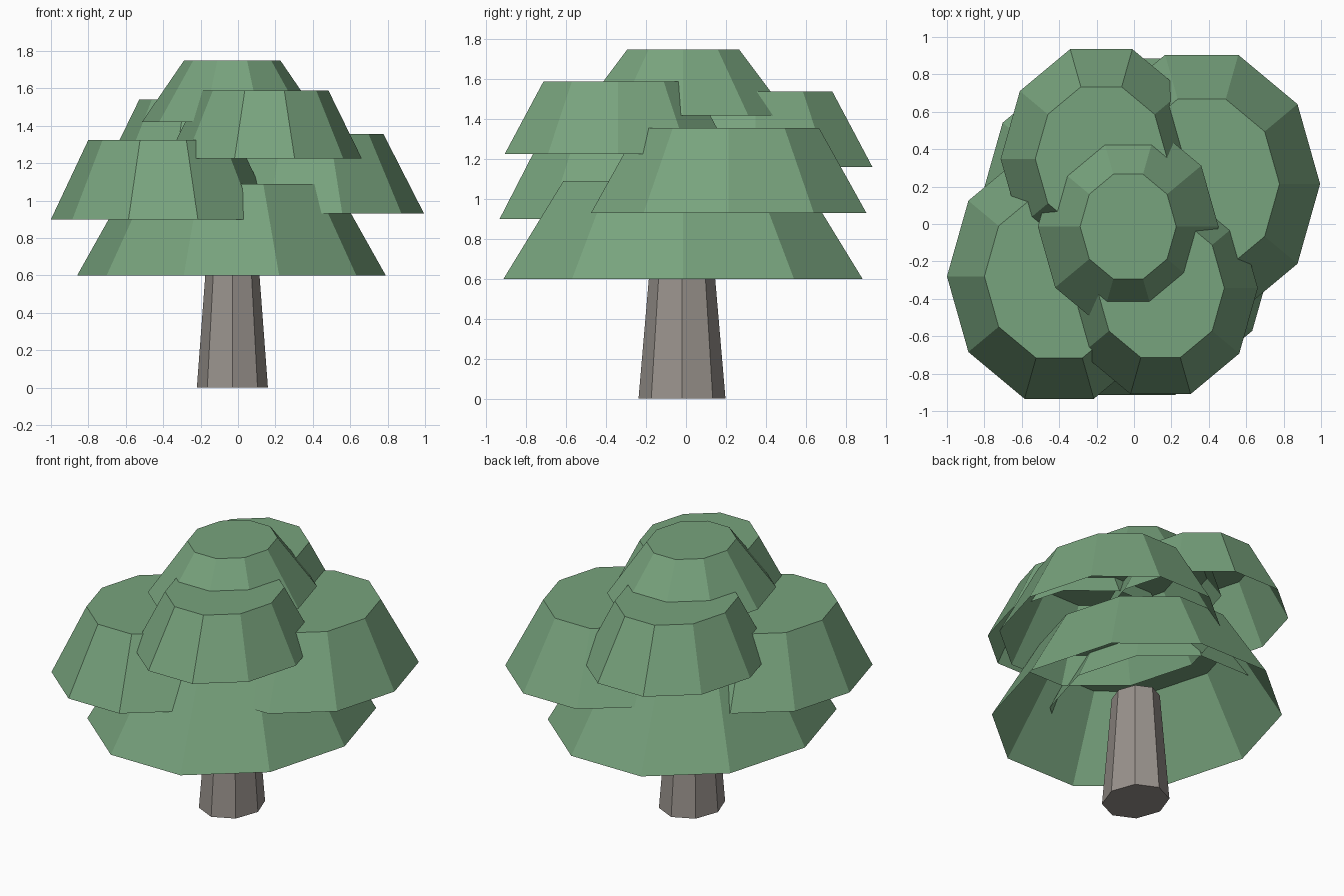
import bpy, bmesh
from math import cos, sin, tau

cube = bpy.data.objects.get("Cube")
if cube:
    bpy.data.objects.remove(cube, do_unlink=True)


def material(name, colour):
    mat = bpy.data.materials.new(name)
    mat.use_nodes = True
    mat.diffuse_color = colour
    mat.node_tree.nodes["Principled BSDF"].inputs["Base Color"].default_value = colour
    return mat


STRETCH = 1.147  # every part is slightly deeper than wide


def frustum(name, mat, sides, centre, z0, z1, r0, r1, capped_below):
    """Flat-sided tapered shell with a closed top."""
    bm = bmesh.new()
    rings = []
    for z, r in ((z0, r0), (z1, r1)):
        rings.append([bm.verts.new((r * cos(tau * i / sides),
                                    r * STRETCH * sin(tau * i / sides), z))
                      for i in range(sides)])
    low, high = rings
    for i in range(sides):
        j = (i + 1) % sides
        bm.faces.new((low[i], low[j], high[j], high[i]))
    bm.faces.new(high)
    if capped_below:
        bm.faces.new(low[::-1])
    mesh = bpy.data.meshes.new(name)
    bm.to_mesh(mesh)
    bm.free()
    mesh.materials.append(mat)
    obj = bpy.data.objects.new(name, mesh)
    obj.location = (centre[0], centre[1], 0)
    bpy.context.collection.objects.link(obj)


leaf = material("leaf_green", (0.187, 0.367, 0.206, 1))
bark = material("bark_grey", (0.32, 0.29, 0.265, 1))

# Trunk
frustum("trunk", bark, 8, (-0.03, -0.02), 0, 0.72, 0.19, 0.136, True)

# Overlapping foliage tiers, hollow underneath
tiers = [
    ("foliage_base", (-0.035, -0.015), 0.6, 1.09, 0.825, 0.55),
    ("foliage_front_right", (-0.4, -0.28), 0.9, 1.325, 0.6, 0.4),
    ("foliage_back_left", (0.362, 0.214), 0.93, 1.355, 0.633, 0.416),
    ("foliage_front_left", (0.142, -0.342), 1.225, 1.59, 0.52, 0.341),
    ("foliage_back_right", (-0.175, 0.348), 1.16, 1.54, 0.538, 0.353),
    ("foliage_crown", (-0.031, -0.014), 1.42, 1.75, 0.483, 0.257),
]
for name, centre, z0, z1, r0, r1 in tiers:
    frustum(name, leaf, 10, centre, z0, z1, r0, r1, False)
